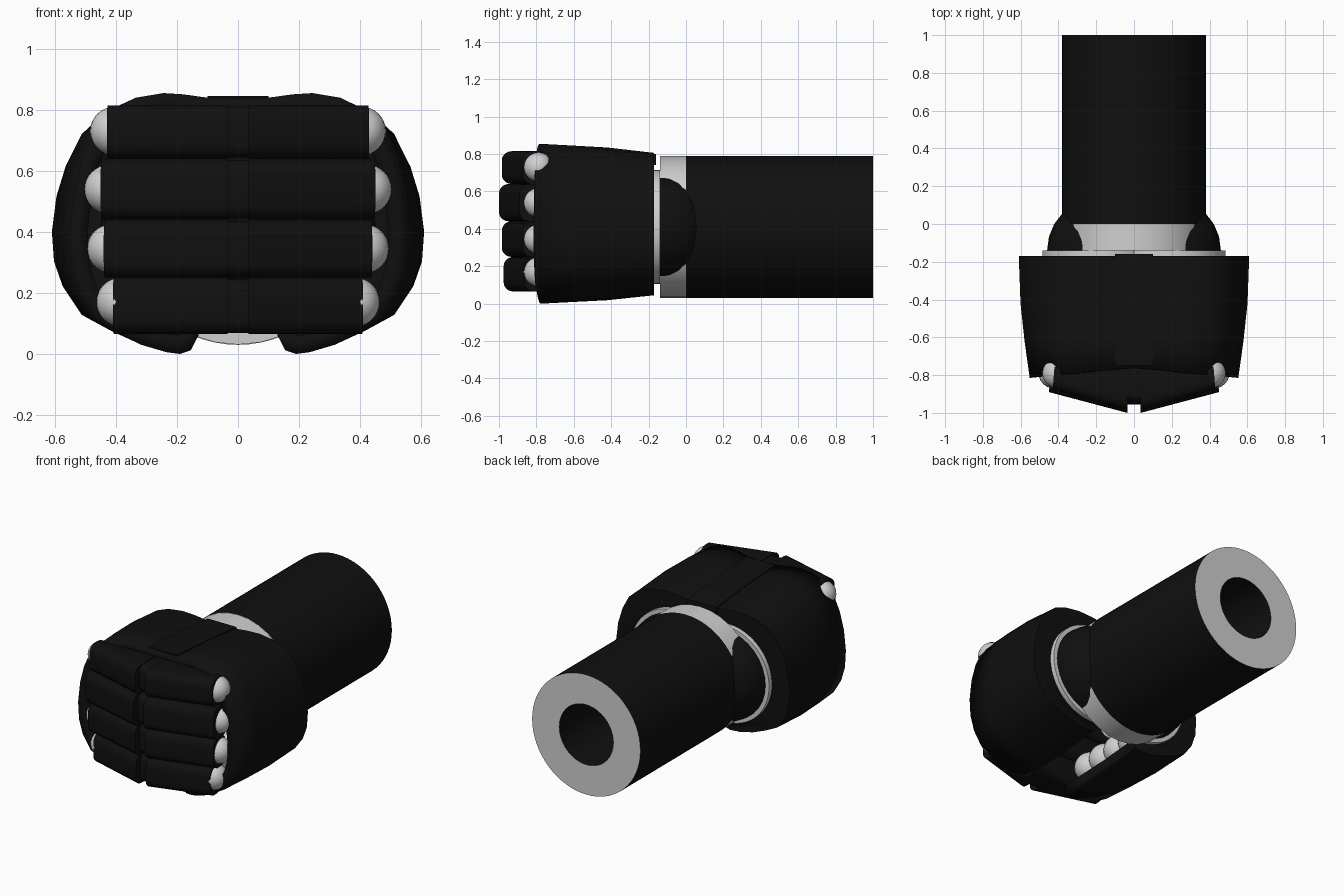
import bpy, bmesh, math
from mathutils import Matrix, Vector

if "Cube" in bpy.data.objects:
    bpy.data.objects.remove(bpy.data.objects["Cube"])


def material(name, v):
    m = bpy.data.materials.new(name)
    m.diffuse_color = (v, v, v, 1)
    m.use_nodes = True
    m.node_tree.nodes["Principled BSDF"].inputs["Base Color"].default_value = m.diffuse_color
    return m


BLACK = material("black", 0.005)
GREY = material("light grey", 0.63)


def finish(bm, name, mats, angle=35, normals=True):
    if normals:
        bmesh.ops.recalc_face_normals(bm, faces=bm.faces[:])
    me = bpy.data.meshes.new(name)
    bm.to_mesh(me)
    bm.free()
    ob = bpy.data.objects.new(name, me)
    bpy.context.collection.objects.link(ob)
    for m in mats:
        me.materials.append(m)
    bpy.ops.object.select_all(action='DESELECT')
    ob.select_set(True)
    bpy.context.view_layer.objects.active = ob
    bpy.ops.object.shade_smooth_by_angle(angle=math.radians(angle))
    return ob


def ball(name, loc, r, mat):
    bm = bmesh.new()
    bmesh.ops.create_uvsphere(bm, u_segments=24, v_segments=16, radius=r,
                              matrix=Matrix.Translation(loc))
    return finish(bm, name, [mat])


def disc(name, x, r, y0, y1, mat, n=48):
    bm = bmesh.new()
    mx = Matrix.Translation((x, (y0 + y1) / 2, 0.41)) @ Matrix.Rotation(math.pi / 2, 4, 'X')
    bmesh.ops.create_cone(bm, cap_ends=True, segments=n, radius1=r, radius2=r,
                          depth=y1 - y0, matrix=mx)
    return finish(bm, name, [mat])


def prism(points, direction):
    """Solid made by extruding a flat outline."""
    bm = bmesh.new()
    f = bm.faces.new([bm.verts.new(p) for p in points])
    new = bmesh.ops.extrude_face_region(bm, geom=[f])["geom"]
    bmesh.ops.translate(bm, vec=Vector(direction),
                        verts=[v for v in new if isinstance(v, bmesh.types.BMVert)])
    return bm


# Forearm: hollow sleeve with a grey end face
bm = bmesh.new()
N = 64
rings = []
for r, y in ((0.38, 0), (0.38, 1), (0.19, 1), (0.19, 0)):
    rings.append([bm.verts.new((r * math.cos(2 * math.pi * i / N), y,
                                0.41 + r * math.sin(2 * math.pi * i / N))) for i in range(N)])
for k in range(4):
    a, b = rings[k], rings[(k + 1) % 4]
    for i in range(N):
        j = (i + 1) % N
        f = bm.faces.new((a[i], a[j], b[j], b[i]))
        f.material_index = 1 if k in (1, 3) else 0
finish(bm, "forearm", [BLACK, GREY])

# Wrist
disc("wrist", 0, 0.379, -0.14, 0.0, GREY, 32)
for s in (-1, 1):
    ball("wrist_knob", (s * 0.18, -0.14, 0.41), 0.28, BLACK)
    disc("wrist_disc", s * 0.18, 0.305, -0.19, -0.14, GREY)

# Hand shell: lofted section, open at the front and along the bottom slot
half = [(0.0, .838), (.1, .84), (.18, .851), (.27, .855), (.37, .84), (.45, .805),
        (.52, .735), (.565, .64), (.595, .53), (.61, .40), (.603, .29), (.575, .20),
        (.52, .115), (.44, .07), (.35, .03), (.26, .006), (.19, .0), (.155, .012), (.13, .06)]
section = [(-x, z) for x, z in half[:0:-1]] + half
bm = bmesh.new()
rings = []
for y, sx, sz in ((-.17, 1, .89), (-.42, .985, .955), (-.62, .95, .98), (-.76, .905, 1)):
    ring = []
    for x, z in section:
        edge = -0.09 * abs(x) if y == -.76 else 0
        gx = x * sx if abs(x) > 0.2 else x
        ring.append(bm.verts.new((gx, y + edge, .41 + (z - .41) * sz)))
    rings.append(ring)
for a, b in zip(rings, rings[1:]):
    for i in range(len(a) - 1):
        bm.faces.new((a[i], a[i + 1], b[i + 1], b[i]))
bm.faces.new(rings[0])
shell = finish(bm, "hand_shell", [BLACK])
mod = shell.modifiers.new("thickness", 'SOLIDIFY')
mod.thickness = 0.06
mod.offset = -1

# Raised hinge strip along the top centre
top = [(-.16, .80), (-.42, .825), (-.62, .838), (-.75, .846), (-.75, .79), (-.16, .74)]
finish(prism([(-.1, y, z) for y, z in top], (.2, 0, 0)), "top_hinge", [BLACK])

# Fingers: (low z, high z, outer x, front y, ball centre z)
rows = [(.065, .25, .41, -.975, .17), (.25, .44, .44, -.985, .345),
        (.44, .64, .45, -1.0, .54), (.64, .815, .43, -.985, .73)]
for lo, hi, xe, yf, zb in rows:
    for s in (-1, 1):
        outline = [(.035, yf), (xe, yf + .11), (xe - .01, -.74), (.035, -.74)]
        bm = prism([(s * x, y, lo) for x, y in outline], (0, 0, hi - lo))
        # round the long edges
        long_edges = [e for e in bm.edges
                      if abs(e.verts[0].co.x - e.verts[1].co.x) > 0.2]
        bmesh.ops.bevel(bm, geom=long_edges, offset=0.05, segments=5,
                        profile=0.5, affect='EDGES')
        finish(bm, "finger", [BLACK])
        ball("knuckle", (s * (xe - .025), -.79, zb), .08, GREY)
    # link between the two finger halves
    link = [(-.05, yf + .045), (.05, yf + .045), (.05, -.74), (-.05, -.74)]
    bm = prism([(x, y, lo + .004) for x, y in link], (0, 0, hi - lo - .008))
    le = [e for e in bm.edges if abs(e.verts[0].co.x - e.verts[1].co.x) > 0.05]
    bmesh.ops.bevel(bm, geom=le, offset=0.04, segments=4, profile=0.5, affect='EDGES')
    finish(bm, "finger_link", [BLACK])

# Inner joints seen through the bottom slot
for s in (-1, 1):
    for i in range(4):
        ball("inner_joint", (s * .24, -.68 + i * .13, .18), .09, GREY)
